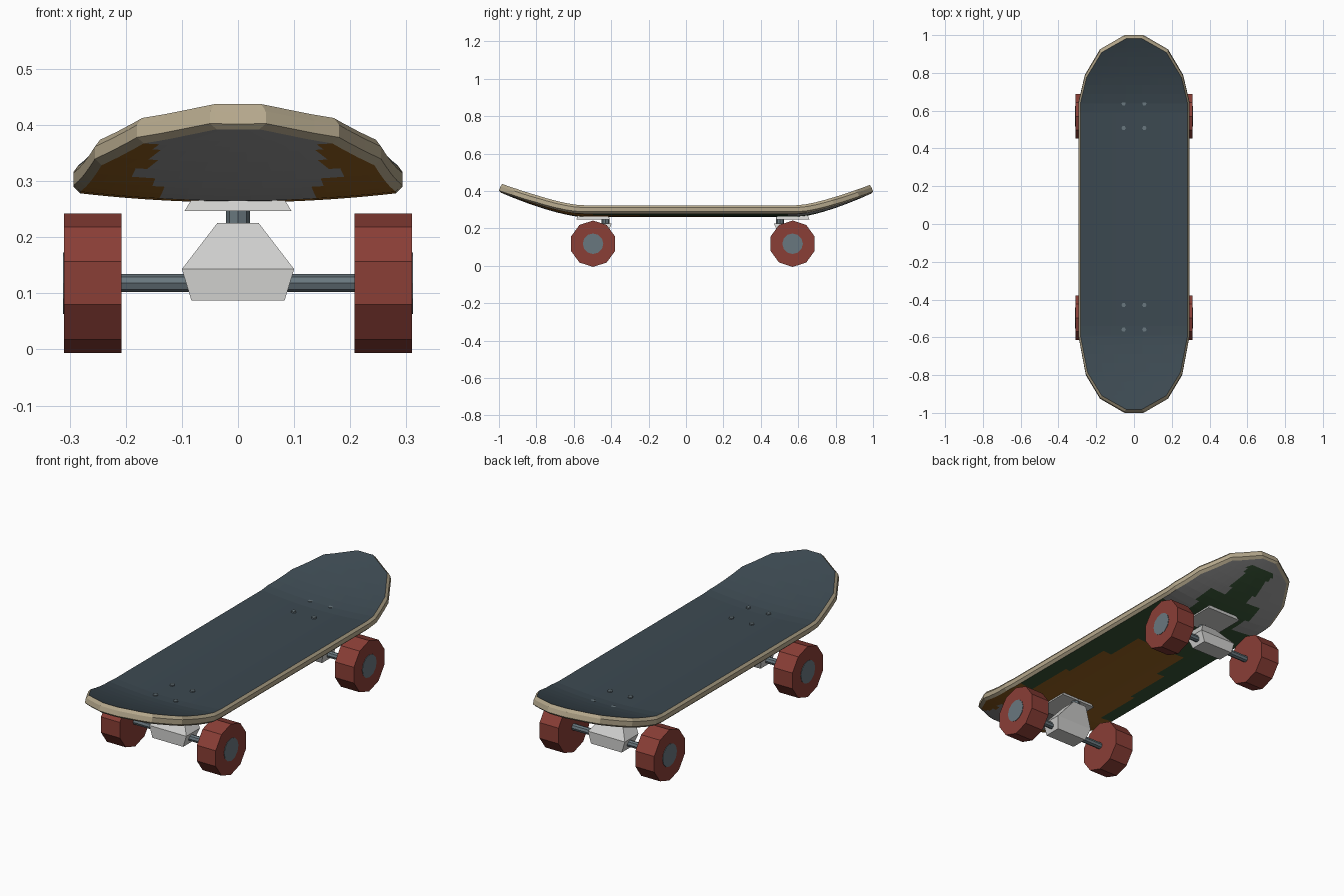
import bpy, bmesh, math
from mathutils import Matrix

if "Cube" in bpy.data.objects:
    bpy.data.objects.remove(bpy.data.objects["Cube"])


def mat(name, rgb):
    lin = [((c / 255 + 0.055) / 1.055) ** 2.4 for c in rgb]
    m = bpy.data.materials.new(name)
    m.diffuse_color = (*lin, 1)
    m.use_nodes = True
    m.node_tree.nodes["Principled BSDF"].inputs["Base Color"].default_value = m.diffuse_color
    return m


GRIP = mat("grip_slate", (60, 73, 81))
WOOD = mat("wood_tan", (182, 169, 141))
GREY = mat("underside_grey", (155, 155, 155))
ORANGE = mat("underside_orange", (150, 98, 33))
GREEN = mat("underside_green", (56, 84, 54))
RED = mat("wheel_red", (138, 62, 54))
STEEL = mat("steel_blue_grey", (105, 119, 126))
ALLOY = mat("truck_alloy", (208, 208, 206))


def finish(bm, name, mats):
    bmesh.ops.recalc_face_normals(bm, faces=bm.faces)
    me = bpy.data.meshes.new(name)
    bm.to_mesh(me)
    bm.free()
    for m in mats:
        me.materials.append(m)
    ob = bpy.data.objects.new(name, me)
    bpy.context.collection.objects.link(ob)
    return ob


def cylinder(name, centre, r, length, sides, axis, m):
    bm = bmesh.new()
    rot = Matrix.Rotation(math.pi / 2, 4, 'Y') if axis == 'X' else Matrix()
    # a vertex lies on the y axis, so wheels stand on a flat
    spin = Matrix.Rotation(math.pi / 2, 4, 'Z')
    bmesh.ops.create_cone(bm, cap_ends=True, segments=sides, radius1=r, radius2=r,
                          depth=length, matrix=Matrix.Translation(centre) @ rot @ spin)
    return finish(bm, name, [m])


def loft(name, sections, m):
    """Stack of rectangles: (z, half width, y0, y1)."""
    bm = bmesh.new()
    rings = [[bm.verts.new(p) for p in ((-w, a, z), (w, a, z), (w, b, z), (-w, b, z))]
             for z, w, a, b in sections]
    for lo, hi in zip(rings, rings[1:]):
        for k in range(4):
            bm.faces.new((lo[k], lo[(k + 1) % 4], hi[(k + 1) % 4], hi[k]))
    bm.faces.new(rings[0])
    bm.faces.new(rings[-1])
    return finish(bm, name, [m])


# Deck: outline half widths along y, upturned ends and dished section
OUTLINE = [(-1, .05), (-.925, .18), (-.8, .255), (-.6, .293),
           (.65, .293), (.79, .26), (.925, .18), (1, .05)]
COLS = 24


def half_width(y):
    for (y0, w0), (y1, w1) in zip(OUTLINE, OUTLINE[1:]):
        if y <= y1:
            return w0 + (w1 - w0) * (y - y0) / (y1 - y0)
    return OUTLINE[-1][1]


def rise(y):
    if y < -.57:
        return .13 * ((-.57 - y) / .43) ** 1.4
    if y > .61:
        return .125 * ((y - .61) / .39) ** 1.4
    return 0


# layers: inset, y scale, height
LAYERS = [(.012, .992, .262), (0, 1, .272), (0, .992, .294), (.009, .982, .307)]


def deck_point(layer, y, t):
    inset, sy, h = LAYERS[layer]
    x = t * (half_width(y) - inset)
    return x, y * sy, h + rise(y) + .016 * (x / .28) ** 2


def within(steps, x, y):
    """Stepped wedge pointing to the back."""
    for limit, w in steps:
        if y < limit:
            return abs(x) < w
    return False


def underside(x, y):
    if within([(-.93, 1), (-.8, .15), (-.74, .18), (-.6, .14), (-.5, .06)], x, y):
        return 2
    if within([(-.48, 1), (-.26, .22), (0, .18), (.18, .13), (.27, .05)], x, y):
        return 3
    if within([(.55, 1), (.73, .15), (.93, .07)], x, y):
        return 4
    return 2


ys = sorted({y for y, w in OUTLINE} | {round(-.95 + .05 * i, 2) for i in range(39)})
n = len(ys) - 1
bm = bmesh.new()
rim = ([(0, j) for j in range(COLS)] + [(i, COLS) for i in range(n)] +
       [(n, j) for j in range(COLS, 0, -1)] + [(i, 0) for i in range(n, 0, -1)])
grid = []
for k in range(4):
    keys = rim if k in (1, 2) else [(i, j) for i in range(n + 1) for j in range(COLS + 1)]
    grid.append({(i, j): bm.verts.new(deck_point(k, ys[i], 2 * j / COLS - 1)) for i, j in keys})
for k in (0, 3):
    g = grid[k]
    for i in range(n):
        for j in range(COLS):
            f = bm.faces.new((g[i, j], g[i, j + 1], g[i + 1, j + 1], g[i + 1, j]))
            c = f.calc_center_median()
            f.material_index = 0 if k == 3 else underside(c.x, c.y)
for lo, hi in zip(grid, grid[1:]):
    for a, b in zip(rim, rim[1:] + rim[:1]):
        bm.faces.new((lo[a], lo[b], hi[b], hi[a])).material_index = 1
finish(bm, "deck", [GRIP, WOOD, GREY, ORANGE, GREEN])

# Trucks, wheels and bolts; s points towards the middle of the board
for end, cy, s in (("front", -.497, 1), ("back", .57, -1)):
    loft(end + "_baseplate", [(.247, .095, cy - .09, cy + .09),
                              (.272, .08, cy - .08, cy + .08)], ALLOY)
    loft(end + "_hanger", [(.087, .083, cy - s * .045, cy + s * .04),
                           (.143, .1, cy - s * .045, cy + s * .06),
                           (.225, .037, cy + s * .02, cy + s * .1)], ALLOY)
    cylinder(end + "_kingpin", (0, cy + s * .067, .232), .021, .05, 8, 'Z', STEEL)
    cylinder(end + "_axle", (0, cy, .118), .016, .5, 8, 'X', STEEL)
    for side, sx in (("left", -1), ("right", 1)):
        tag = end + "_" + side
        cylinder(tag + "_wheel", (sx * .259, cy, .118), .124, .102, 10, 'X', RED)
        cylinder(tag + "_hub", (sx * .302, cy, .118), .055, .02, 12, 'X', STEEL)
        for row in (-1, 1):
            cylinder("%s_bolt_%d" % (tag, (row + 3) // 2),
                     (sx * .055, cy + .003 + row * .065, .309), .012, .01, 6, 'Z', STEEL)
